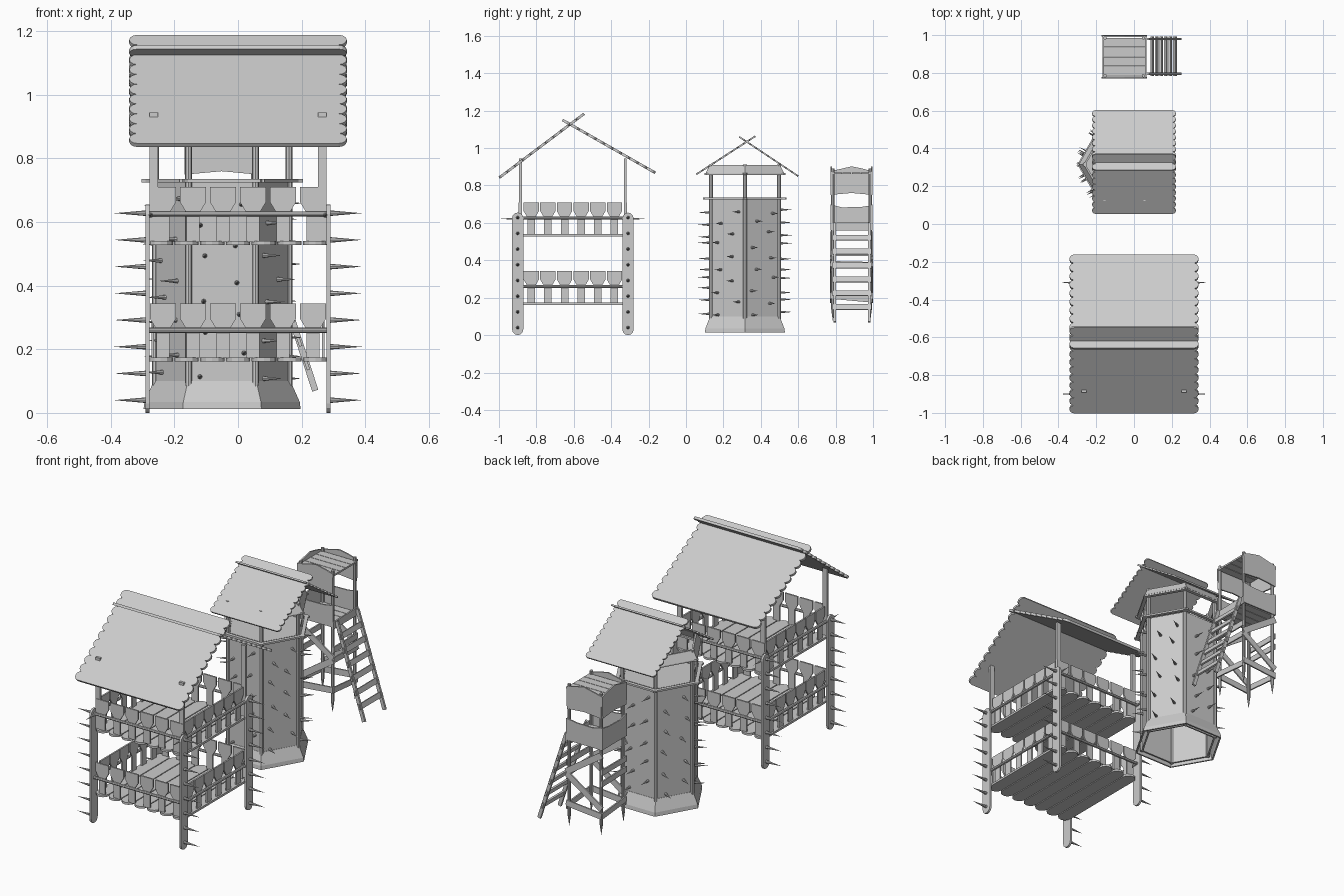
import bpy, bmesh, random
from math import sin, cos, pi, radians
from mathutils import Vector as V, Matrix

if "Cube" in bpy.data.objects:
    bpy.data.objects.remove(bpy.data.objects["Cube"])

random.seed(4)
parts = {}
X, Y, Z = V((1, 0, 0)), V((0, 1, 0)), V((0, 0, 1))


def bm_of(name):
    return parts.setdefault(name, bmesh.new())


def board(name, pts, o, u, v, t):
    """Extrude a flat profile (in the u/v plane at o) to thickness t."""
    bm, n = bm_of(name), u.cross(v).normalized() * t / 2
    flat = [V(o) + u * a + v * b for a, b in pts]
    lo = [bm.verts.new(p - n) for p in flat]
    hi = [bm.verts.new(p + n) for p in flat]
    bm.faces.new(lo[::-1])
    bm.faces.new(hi)
    for i in range(len(lo)):
        j = (i + 1) % len(lo)
        bm.faces.new((lo[i], lo[j], hi[j], hi[i]))


def rounded(L, w, k=6):
    """Plank outline of half length L and width w with round ends."""
    r = w / 2
    return [(s * (L - r + r * sin(pi * i / k)), -s * r * cos(pi * i / k))
            for s in (1, -1) for i in range(k + 1)]


def plank(name, a, b, w, t, side, is_round=False):
    """Plank from a to b, its width lying along side."""
    a, b = V(a), V(b)
    u, L = (b - a).normalized(), (b - a).length / 2
    v = (side - u * side.dot(u)).normalized()
    pts = rounded(L, w) if is_round else [(-L, -w/2), (L, -w/2), (L, w/2), (-L, w/2)]
    board(name, pts, (a + b) / 2, u, v, t)


def cone(name, a, b, r1, r2=0.0, n=8):
    a, b = V(a), V(b)
    d = b - a
    m = Matrix.Translation((a + b) / 2) @ d.to_track_quat('Z', 'Y').to_matrix().to_4x4()
    bmesh.ops.create_cone(bm_of(name), cap_ends=True, segments=n, radius1=r1,
                          radius2=r2, depth=d.length, matrix=m)


def roof(name, half, y0, z0, y1, z1, n, t):
    """Roof slope of n horizontal planks with round ends."""
    a, d = V((0, y0, z0)), V((0, y1 - y0, z1 - z0))
    v, w = d.normalized(), d.length / n
    for i in range(n):
        board(name, rounded(half, w * 1.02), a + d * ((i + .5) / n), X, v, t)


# --- Large two-floor tower ---
yc = -0.605
for sx in (-1, 1):
    for y in (-0.9, -0.31):
        # spiked corner planks
        plank("large_corner_plank", (sx*.285, y, 0), (sx*.285, y, .655), .06, .012, Y, True)
        for i in range(8):
            z = .04 + i * .084
            cone("large_spike", (sx*.288, y, z), (sx*.39, y, z), .009)
        s = -1 if y < yc else 1
        cone("large_spike", (sx*.275, y, .622), (sx*.275, y + s*.09, .622), .008)
        # roof posts
        plank("large_roof_post", (sx*.265, y + s*-.015, .53),
              (sx*.265, y + s*-.015, .945), .028, .014, X)

picket = [(-.02, 0), (.02, 0), (.02, .09), (.041, .125), (.041, .172),
          (-.041, .172), (-.041, .125), (-.02, .09)]
for z in (.168, .534):
    # floor planks
    for i in range(7):
        x = -.243 + i * .081
        plank("large_floor", (x, -.91, z), (x, -.30, z), .076, .012, X, True)
    for s in (-1, 1):
        # fence pickets and rails
        for i in range(6):
            q = (i - 2.5) * .089
            board("large_fence", picket, (q * 1.06, yc + s*.285, z + .004), X, Z, .009)
            board("large_fence", picket, (s*.268, yc + q, z + .004), Y, Z, .009)
        cone("large_rail", (-.29, yc + s*.297, z + .092), (.29, yc + s*.297, z + .092), .008, .008)
        cone("large_rail", (s*.279, yc - .29, z + .092), (s*.279, yc + .29, z + .092), .008, .008)
# crossed roof slopes
roof("large_roof_front", .342, -.998, .842, -.545, 1.183, 11, .014)
roof("large_roof_back", .342, -.165, .868, -.66, 1.15, 11, .014)

# --- Hexagonal spiked tower ---
C = V((-.05, .315, 0))


def hexp(i, r, z):
    a = radians(60 * i)
    return C + V((r * cos(a), r * sin(a), z))


def ring(name, r0, z0, r1, z1, t=.01):
    """Six sloped wall panels between two hexagons."""
    bm = bm_of(name)
    for i in range(6):
        vs = [[bm.verts.new(hexp(k, r - d, z)) for k, r, z in
               ((i, r0, z0), (i+1, r0, z0), (i+1, r1, z1), (i, r1, z1))] for d in (0, t)]
        bm.faces.new(vs[0])
        bm.faces.new(vs[1][::-1])
        for k in range(4):
            j = (k + 1) % 4
            bm.faces.new((vs[0][j], vs[0][k], vs[1][k], vs[1][j]))


ring("hex_wall", .213, .02, .213, .73)
ring("hex_skirt_base", .247, .013, .244, .035)
ring("hex_skirt", .244, .035, .215, .10)
ring("hex_top_band", .243, .865, .216, .91)
board("hex_floor", [(.21*cos(i*pi/3), .21*sin(i*pi/3)) for i in range(6)],
      C + Z*.722, X, Y, .01)
for i in range(6):
    cone("hex_post", hexp(i, .21, .02), hexp(i, .21, .912), .011, .011)
    # beams overlapping at the corners
    for z, r in ((.73, .238), (.862, .23)):
        a, b = hexp(i, r, z), hexp(i + 1, r, z)
        d = (b - a) * .06
        plank("hex_beam", a - d, b + d, .02, .01, C - (a + b) / 2 + Z * z)
    # scattered spikes on every face
    a, b = hexp(i, .213, 0), hexp(i + 1, .213, 0)
    n = ((a + b) / 2 - C).normalized()
    for k in range(10):
        f = (.27, .73)[k % 2] + random.uniform(-.1, .1)
        z = .12 + k * .06 + random.uniform(-.015, .015)
        p = a.lerp(b, f) + Z * z
        cone("hex_spike", p - n*.005, p + n*.068, .008)
roof("hex_roof_front", .222, .056, .86, .37, 1.063, 10, .009)
roof("hex_roof_back", .222, .60, .85, .285, 1.06, 10, .009)

# --- Small lookout with ladder ---
x0, x1, ya, yb = -.153, .05, .785, .985
for x in (x0, x1):
    for y in (ya, yb):
        cone("lookout_post", (x, y, .14), (x, y, .89), .009, .009)
        cone("lookout_post", (x, y, .14), (x, y, .075), .009)
# floor and roof planks
for z in (.575, .865):
    for i in range(4):
        y = .81 + i * .05
        plank("lookout_deck", (x0 - .012, y, z), (x1 + .012, y, z), .047, .01, Y)
# wavy panels at the deck and under the roof
low = [(-.112, 0), (.112, 0), (.112, .125), (.05, .115), (-.05, .113), (-.112, .128)]
top = [(-.108, 0), (0, .01), (.108, 0), (.112, .125), (.06, .14), (0, .152), (-.06, .138), (-.112, .127)]
xm, ym = (x0 + x1) / 2, (ya + yb) / 2
for s in (-1, 1):
    board("lookout_panel", low, (xm, ym + s*.109, .57), X, Z, .008)
    board("lookout_roof_panel", top, (xm, ym + s*.109, .75), X, Z, .008)
board("lookout_panel", low, (x0 - .011, ym, .57), Y, Z, .008)
board("lookout_panel", [(-.112, 0), (.112, 0), (.112, .045), (-.112, .04)],
      (x1 + .011, ym, .56), Y, Z, .008)
board("lookout_roof_panel", top, (x0 - .011, ym, .75), Y, Z, .008)
# braces
for y in (ya - .011, yb + .011):
    for za, zb in ((.19, .21), (.23, .38), (.54, .39)):
        plank("lookout_brace", (x0 - .01, y, za), (x1 + .01, y, zb), .035, .008, Z)
for x in (x0 - .011, x1 + .011):
    for za, zb in ((.21, .19), (.38, .375), (.44, .44)):
        plank("lookout_brace", (x, ya - .01, za), (x, yb + .01, zb), .032, .008, Z)
# ladder
A, B = V((.07, 0, .60)), V((.243, 0, .07))
for y in (ya + .01, yb - .005):
    plank("ladder_rail", A + Y*y, B + Y*y, .02, .012, X)
for i in range(6):
    p = A.lerp(B, .15 + i * .14)
    plank("ladder_rung", p + Y*(ya - .002), p + Y*(yb + .008), .03, .01, B - A)

# turn every collected part into an object
for name, bm in parts.items():
    bmesh.ops.recalc_face_normals(bm, faces=bm.faces)
    me = bpy.data.meshes.new(name)
    bm.to_mesh(me)
    bm.free()
    bpy.context.collection.objects.link(bpy.data.objects.new(name, me))
